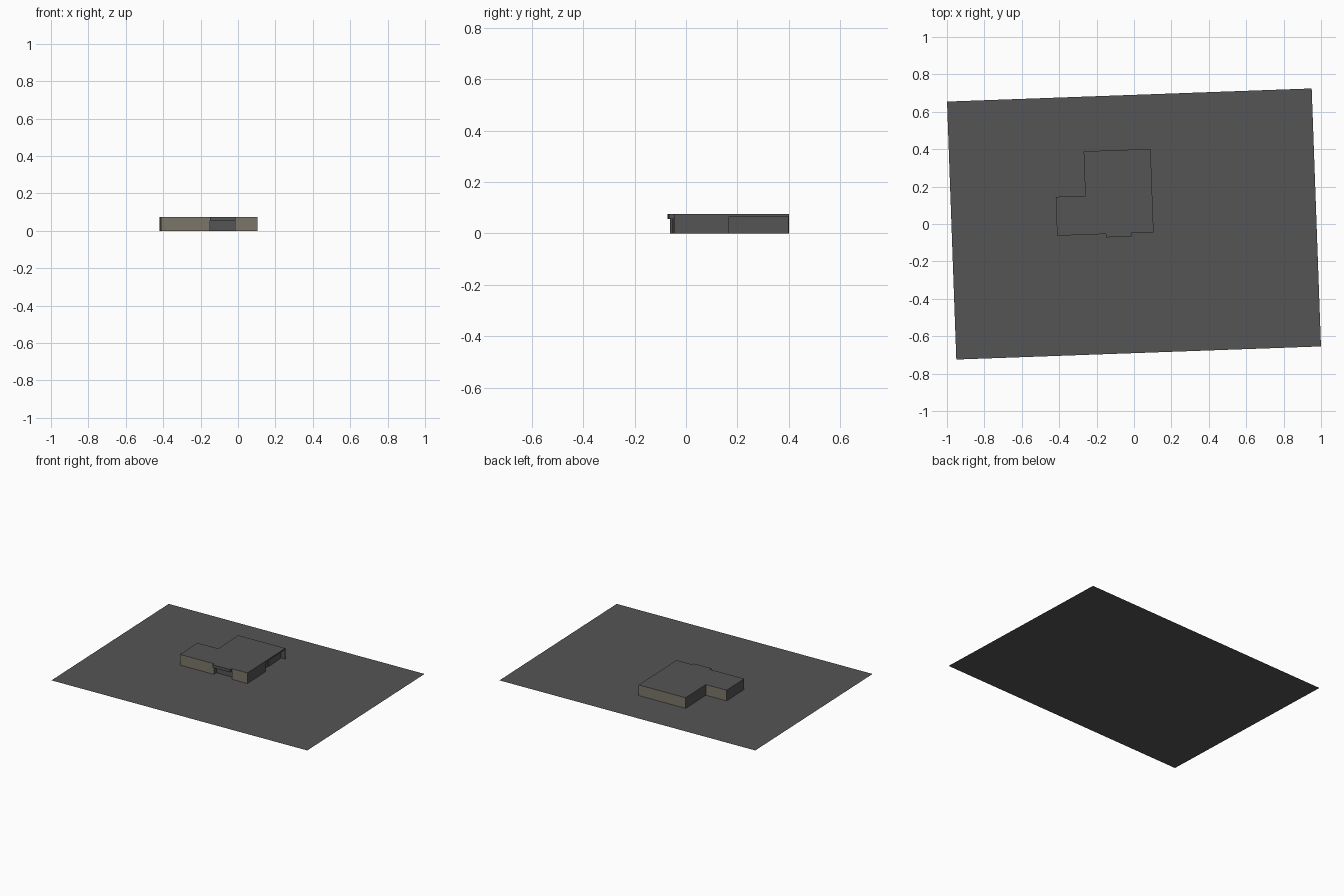
import bpy, bmesh, math

if "Cube" in bpy.data.objects:
    bpy.data.objects.remove(bpy.data.objects["Cube"])

TURN = math.radians(2.06)   # whole site is turned slightly on the grid
TOP = 0.075


def material(name, rgb):
    m = bpy.data.materials.new(name)
    m.diffuse_color = (*rgb, 1.0)
    m.use_nodes = True
    m.node_tree.nodes["Principled BSDF"].inputs["Base Color"].default_value = m.diffuse_color
    return m


grey = material("dark_grey", (0.09, 0.09, 0.09))
beige = material("warm_beige", (0.20, 0.185, 0.145))


def prism(name, outline, z0, z1, mats):
    """Extrude a flat outline from z0 to z1 (a flat sheet if they match)."""
    bm = bmesh.new()
    face = bm.faces.new([bm.verts.new((x, y, z0)) for x, y in outline])
    if z1 > z0:
        geom = bmesh.ops.extrude_face_region(bm, geom=[face])["geom"]
        verts = [g for g in geom if isinstance(g, bmesh.types.BMVert)]
        bmesh.ops.translate(bm, verts=verts, vec=(0, 0, z1 - z0))
        bmesh.ops.recalc_face_normals(bm, faces=bm.faces)
    me = bpy.data.meshes.new(name)
    bm.to_mesh(me)
    bm.free()
    for m in mats:
        me.materials.append(m)
    ob = bpy.data.objects.new(name, me)
    ob.rotation_euler.z = TURN
    bpy.context.collection.objects.link(ob)
    return ob


def rect(x0, x1, y0, y1):
    return [(x0, y0), (x1, y0), (x1, y1), (x0, y1)]


def cut(target, box, z0, z1):
    """Remove a box-shaped recess from the target."""
    cutter = prism("recess_cutter", rect(*box), z0, z1, [grey])
    cutter.hide_render = True
    mod = target.modifiers.new("recess", "BOOLEAN")
    mod.operation, mod.solver, mod.object = "DIFFERENCE", "EXACT", cutter
    bpy.context.view_layer.objects.active = target
    bpy.context.view_layer.update()
    bpy.ops.object.modifier_apply(modifier=mod.name)
    bpy.data.objects.remove(cutter)


# Flat plot of land
prism("plot", rect(-0.9755, 0.9755, -0.69, 0.69), 0, 0, [grey])

# L-shaped building with a projecting porch canopy at the front
L, M, R = -0.413, -0.255, 0.103
FRONT, STEP, BACK, CANOPY = -0.048, 0.160, 0.398, -0.066
PL, PR = -0.152, -0.0165
house = prism("building", [
    (L, FRONT), (PL, FRONT), (PL, CANOPY), (PR, CANOPY), (PR, FRONT),
    (R, FRONT), (R, BACK), (M, BACK), (M, STEP), (L, STEP)], 0, TOP, [grey, beige])

# Porch recess under the canopy, and side recess under the roof overhang
cut(house, (PL, PR, -0.09, -0.020), -0.02, 0.055)
cut(house, (0.073, 0.13, 0.163, 0.394), -0.02, 0.066)

# Main front and back walls are beige, everything else grey; drop the underside
bm = bmesh.new()
bm.from_mesh(house.data)
for f in bm.faces:
    y = f.calc_center_median().y
    main_wall = any(abs(y - w) < 0.001 for w in (FRONT, STEP, BACK))
    f.material_index = int(abs(f.normal.y) > 0.5 and main_wall)
under = [f for f in bm.faces if f.normal.z < -0.5 and f.calc_center_median().z < 0.001]
bmesh.ops.delete(bm, geom=under, context="FACES")
bm.to_mesh(house.data)
bm.free()

# Door plate in the side recess
prism("side_door", rect(0.072, 0.077, 0.242, 0.327), 0, 0.05, [grey])
